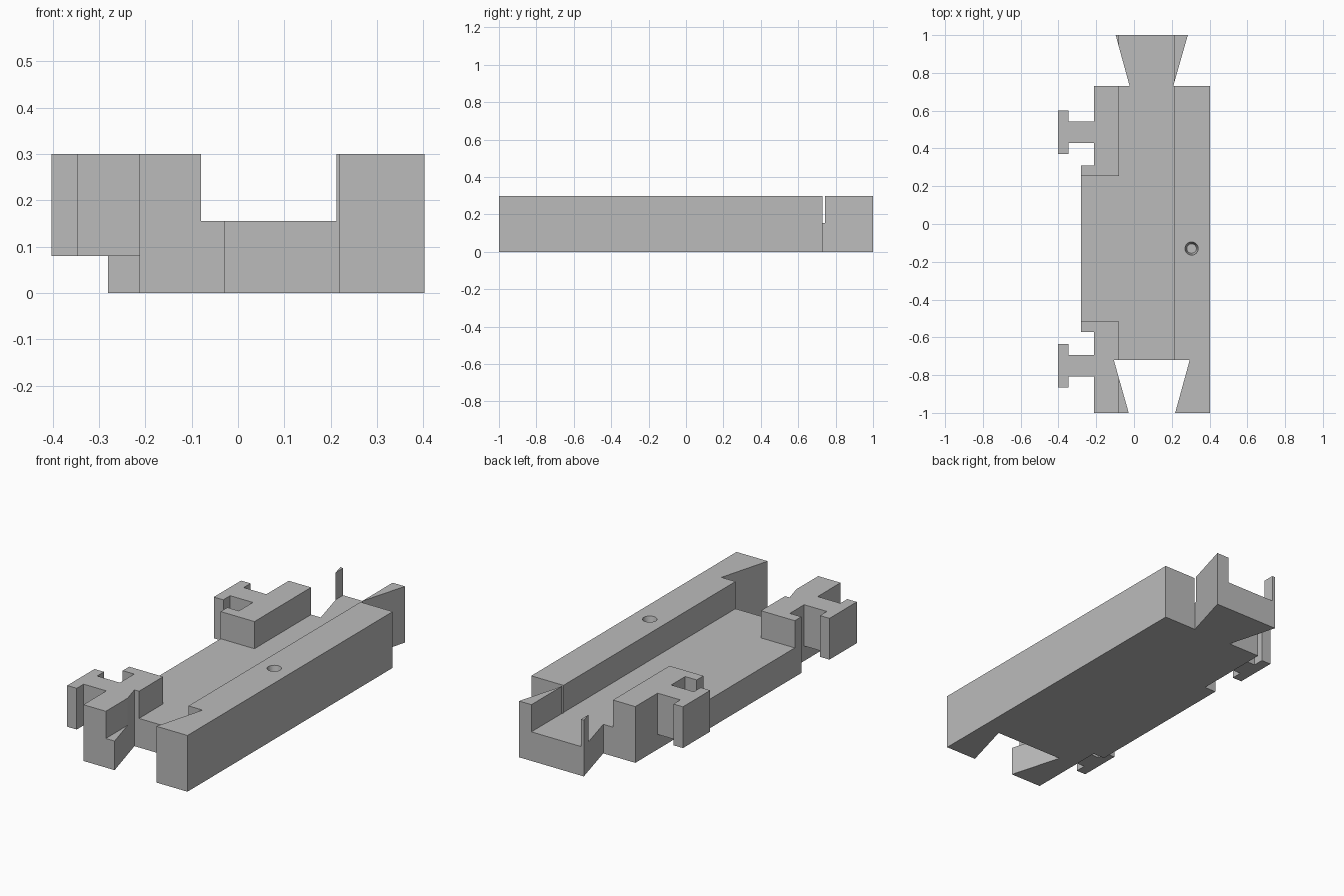
import bpy
import bmesh
from mathutils import Matrix

cube = bpy.data.objects.get("Cube")
if cube:
    bpy.data.objects.remove(cube, do_unlink=True)

HEIGHT, FLOOR = 0.30, 0.155
SIDE, SHELF = -0.212, -0.28      # left-hand wall lines in plan
CH_MIN, CH_MAX = -0.08, 0.212    # channel walls

grey = bpy.data.materials.new("plain grey")
grey.use_nodes = True
grey.diffuse_color = (0.5, 0.5, 0.5, 1)
grey.node_tree.nodes["Principled BSDF"].inputs["Base Color"].default_value = (0.5, 0.5, 0.5, 1)


def finish(name, bm):
    bmesh.ops.recalc_face_normals(bm, faces=bm.faces)
    mesh = bpy.data.meshes.new(name)
    bm.to_mesh(mesh)
    bm.free()
    mesh.materials.append(grey)
    obj = bpy.data.objects.new(name, mesh)
    bpy.context.collection.objects.link(obj)
    return obj


def prism(name, outline, z0, z1):
    """Extrude a plan outline between two heights."""
    bm = bmesh.new()
    face = bm.faces.new([bm.verts.new((x, y, z0)) for x, y in outline])
    top = bmesh.ops.extrude_face_region(bm, geom=[face])["geom"]
    verts = [v for v in top if isinstance(v, bmesh.types.BMVert)]
    bmesh.ops.translate(bm, vec=(0, 0, z1 - z0), verts=verts)
    return finish(name, bm)


def box(name, x0, x1, y0, y1, z0, z1):
    return prism(name, [(x0, y0), (x1, y0), (x1, y1), (x0, y1)], z0, z1)


def cut(obj, cutter):
    """Subtract a cutter and discard it."""
    cutter.hide_render = True
    mod = obj.modifiers.new("cut", 'BOOLEAN')
    mod.operation, mod.solver, mod.object = 'DIFFERENCE', 'EXACT', cutter
    bpy.context.view_layer.objects.active = obj
    bpy.ops.object.modifier_apply(modifier=mod.name)
    bpy.data.objects.remove(cutter, do_unlink=True)


# Body: dovetail tongue at the back, matching socket at the front
body = prism("track_body", [
    (0.402, -1), (0.402, 0.73),
    (0.208, 0.73), (0.285, 1), (-0.097, 1), (-0.023, 0.73),
    (SIDE, 0.73), (SIDE, 0.31), (SHELF, 0.31), (SHELF, -0.572), (SIDE, -0.572),
    (SIDE, -1), (-0.028, -1), (-0.107, -0.72), (0.295, -0.72), (0.218, -1),
], 0, HEIGHT)

# Lengthwise channel and the open shelf on the right side
cut(body, prism("channel_cutter", [
    (CH_MIN, -1.1), (CH_MAX, -1.1), (CH_MAX, 1.1), (CH_MIN, 1.1),
    (CH_MIN, 0.253), (-0.5, 0.253), (-0.5, -0.517), (CH_MIN, -0.517),
], FLOOR, 0.5))

# Shallow tapered hole in the rail
bm = bmesh.new()
bmesh.ops.create_cone(bm, cap_ends=True, segments=32, radius1=0.025, radius2=0.045,
                      depth=0.1, matrix=Matrix.Translation((0.305, -0.13, HEIGHT)))
cut(body, finish("hole_cutter", bm))

# T-shaped side connectors
for name, y in (("back_connector", 0.485), ("front_connector", -0.75)):
    half = [(SIDE, 0.057), (-0.346, 0.057), (-0.346, 0.115), (-0.402, 0.115)]
    outline = half + [(x, -d) for x, d in reversed(half)]
    prism(name, [(x, y + d) for x, d in outline], 0.08, HEIGHT)
